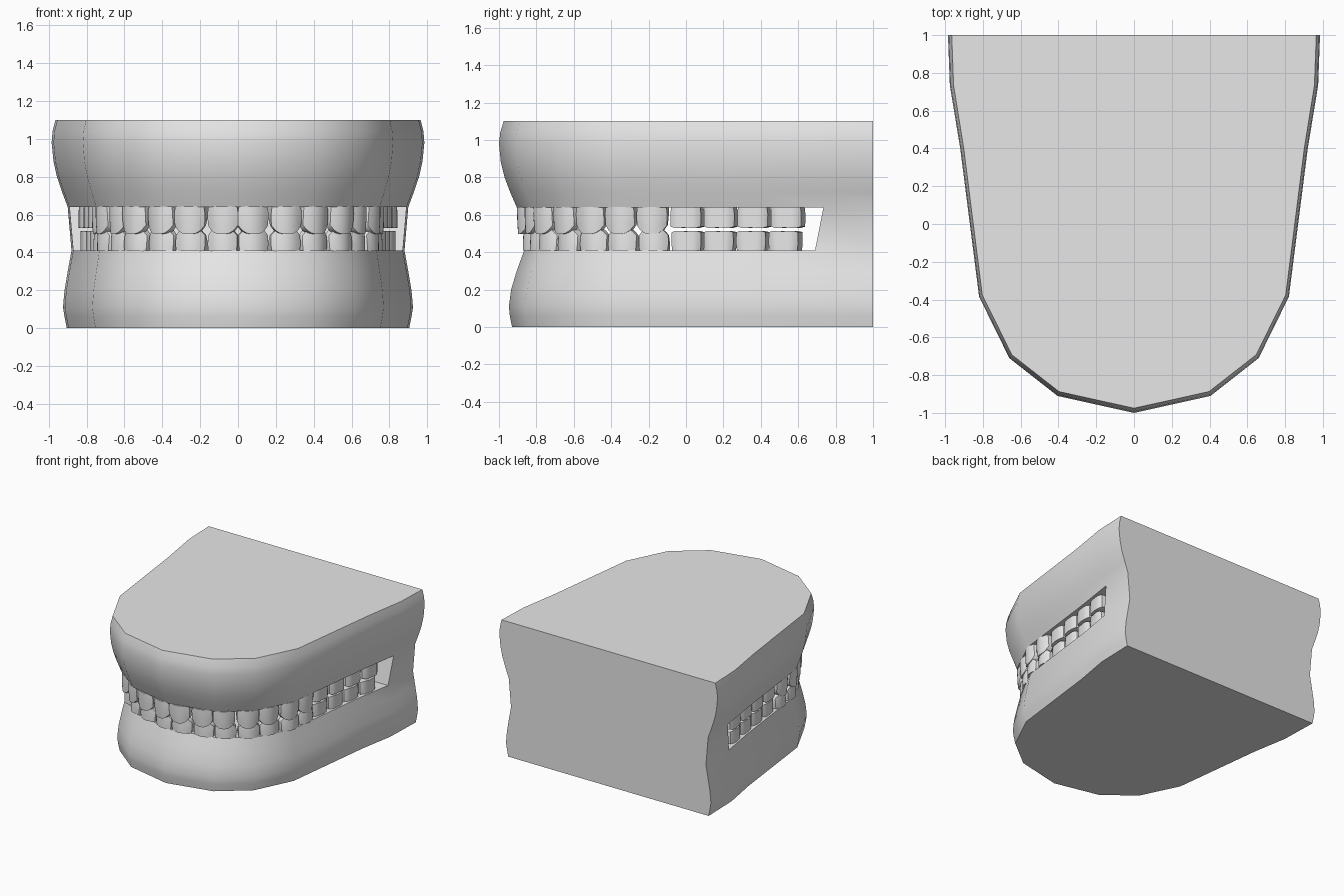
import bpy, bmesh, math
from mathutils import Vector

if "Cube" in bpy.data.objects:
    bpy.data.objects.remove(bpy.data.objects["Cube"])

grey = bpy.data.materials.new("plaster_grey")
grey.diffuse_color = (0.8, 0.8, 0.8, 1)
grey.use_nodes = True
grey.node_tree.nodes["Principled BSDF"].inputs["Base Color"].default_value = grey.diffuse_color


def finish(bm, name, angle):
    bmesh.ops.recalc_face_normals(bm, faces=bm.faces)
    me = bpy.data.meshes.new(name)
    bm.to_mesh(me)
    bm.free()
    ob = bpy.data.objects.new(name, me)
    bpy.context.collection.objects.link(ob)
    me.materials.append(grey)
    bpy.ops.object.select_all(action='DESELECT')
    ob.select_set(True)
    bpy.context.view_layer.objects.active = ob
    bpy.ops.object.shade_smooth_by_angle(angle=math.radians(angle))
    return ob


# Jaw outline (right half, back to front) and its size at each height: z, half width, front reach
OUTLINE = [(0.985, 1), (0.975, 0.73), (0.92, 0.4), (0.82, -0.385),
           (0.66, -0.71), (0.405, -0.91), (0, -1.0)]
LEVELS = [(0, .905, .93), (.06, .917, .942), (.11, .925, .947), (.2, .917, .935),
          (.3, .9, .905), (.41, .88, .865), (.64, .9, .905), (.72, .93, .94),
          (.8, .957, .97), (.88, .975, .99), (.98, .985, 1.0), (1.04, .98, .993),
          (1.1, .965, .975)]
GAP = 5  # the open bite lies between levels 5 and 6


def half_ring(level):
    z, hw, reach = level
    pts = []
    for i, (x, y) in enumerate(OUTLINE):
        if i == 1:
            y = 0.69 if z < 0.5 else 0.735
        pts.append(Vector((x * hw / 0.985, y * reach if y < 0 else y, z)))
    return pts


# Gums: lofted outline with an open bite between the two jaws
bm = bmesh.new()
rings = []
for lv in LEVELS:
    half = half_ring(lv)
    full = half + [Vector((-p.x, p.y, p.z)) for p in reversed(half[:-1])]
    rings.append([bm.verts.new(p) for p in full])
n = len(rings[0])
for k in range(len(rings) - 1):
    a, b = rings[k], rings[k + 1]
    for i in range(n):
        if k == GAP and 1 <= i <= n - 3:
            continue
        j = (i + 1) % n
        bm.faces.new((a[i], a[j], b[j], b[i]))
bm.faces.new(rings[0])
bm.faces.new(rings[-1])
lo, hi = rings[GAP], rings[GAP + 1]
bm.faces.new(lo[1:n - 1])                          # floor of the bite
bm.faces.new(hi[1:n - 1])                          # roof of the bite
bm.faces.new((lo[1], lo[n - 2], hi[n - 2], hi[1]))  # rear wall
finish(bm, "gums", 40)


def on_path(path, s):
    for a, b in zip(path, path[1:]):
        d = (b - a).length
        if s <= d:
            return a.lerp(b, s / d)
        s -= d
    return path[-1]


def add_tooth(bm, pos, tan, out, side, base, height, width, depth, molar):
    """One tooth: bulged front, rounded tip for front teeth, blocky for molars."""
    cols = 9
    layers = [0, 0.35, 0.7, 1.0]
    grid = []
    for t in layers:
        loop = []
        for back in (False, True):
            us = [-1 + 2 * i / (cols - 1) for i in range(cols)]
            for u in (reversed(us) if back else us):
                if molar:
                    lift = 0.08 * u ** 4 + 0.05 * (1 - abs(u)) ** 2
                    d = -depth if back else 0.022 * (1 - u ** 4)
                else:
                    lift = 0.32 * abs(u) ** 3
                    d = -depth * (1 - 0.65 * t) if back else 0.03 * (1 - u * u) - 0.006 * t * t
                w = width * (0.94 + 0.06 * math.sin(math.pi * min(t, 0.8)))
                p = pos + tan * (u * w / 2) + out * d
                loop.append(bm.verts.new((p.x * side, p.y, base + height * t * (1 - lift))))
        grid.append(loop)
    m = 2 * cols
    for a, b in zip(grid, grid[1:]):
        for i in range(m):
            j = (i + 1) % m
            bm.faces.new((a[i], a[j], b[j], b[i]))
    for loop in (grid[0], grid[-1]):
        for i in range(cols - 1):
            bm.faces.new((loop[i], loop[i + 1], loop[m - 2 - i], loop[m - 1 - i]))


# Teeth: eleven per side in each jaw, following the gum edge
def tooth_row(name, level, base, direction, spacing, front_h, molar_h, inset):
    path = list(reversed(half_ring(LEVELS[level])))
    for p in path:
        p.z = 0
    bm = bmesh.new()
    for side in (1, -1):
        for i in range(11):
            s = 0.086 + spacing * i
            molar = i >= 7
            pos = on_path(path, s)
            tan = (on_path(path, s + 0.07) - on_path(path, s - 0.07)).normalized()
            out = Vector((tan.y, -tan.x, 0))
            pos = pos - out * (inset + (0.03 if molar else 0.004 * i * 0.5))
            add_tooth(bm, pos, tan, out, side, base, direction * (molar_h if molar else front_h),
                      spacing * 0.92, 0.15 if molar else 0.11, molar)
    finish(bm, name, 40)


tooth_row("upper_teeth", GAP + 1, 0.642, -1, 0.180, 0.145, 0.115, 0.015)
tooth_row("lower_teeth", GAP, 0.408, 1, 0.174, 0.122, 0.108, 0.006)
